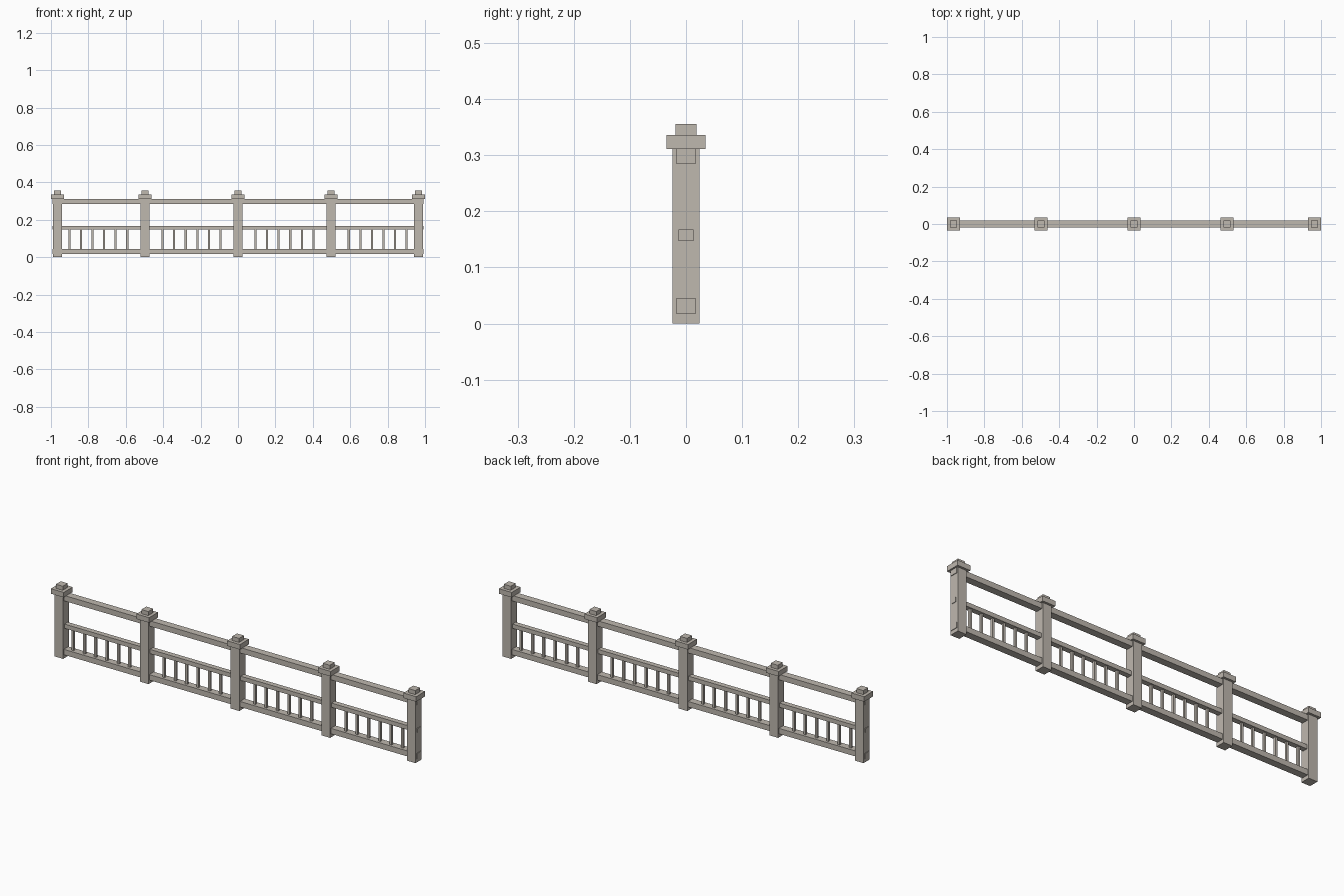
import bpy

if "Cube" in bpy.data.objects:
    bpy.data.objects.remove(bpy.data.objects["Cube"], do_unlink=True)

# Single weathered stone colour
stone = bpy.data.materials.new("warm_grey_stone")
stone.use_nodes = True
COLOUR = (0.52, 0.48, 0.43, 1)
stone.diffuse_color = COLOUR
stone.node_tree.nodes["Principled BSDF"].inputs["Base Color"].default_value = COLOUR


def box(name, x, width, depth, bottom, top):
    """Upright box centred on y = 0, spanning bottom to top."""
    bpy.ops.mesh.primitive_cube_add(size=1, location=(x, 0, (bottom + top) / 2))
    part = bpy.context.object
    part.name = name
    part.scale = (width, depth, top - bottom)
    bpy.ops.object.transform_apply(location=False, rotation=False, scale=True)
    part.data.materials.append(stone)
    return part


# Posts with a stepped cap
POSTS = [-0.965, -0.497, 0, 0.497, 0.965]
for x in POSTS:
    box("post", x, 0.048, 0.048, 0, 0.312)
    box("post_cap", x, 0.07, 0.07, 0.311, 0.336)
    box("post_finial", x, 0.038, 0.038, 0.336, 0.356)

# Rails run through the posts and just show at the ends
RAIL_LENGTH = 1.984
box("top_rail", 0, RAIL_LENGTH, 0.036, 0.285, 0.312)
box("middle_rail", 0, RAIL_LENGTH, 0.026, 0.147, 0.168)
box("bottom_rail", 0, RAIL_LENGTH, 0.036, 0.018, 0.045)

# Slim balusters, six to each bay
STEP = 0.062
for left, right in zip(POSTS, POSTS[1:]):
    middle = (left + right) / 2
    middle += 0.016 * ((left < -0.9) * -1 + (right > 0.9))
    for i in range(6):
        box("baluster", middle + (i - 2.5) * STEP, 0.011, 0.011, 0.04, 0.15)
